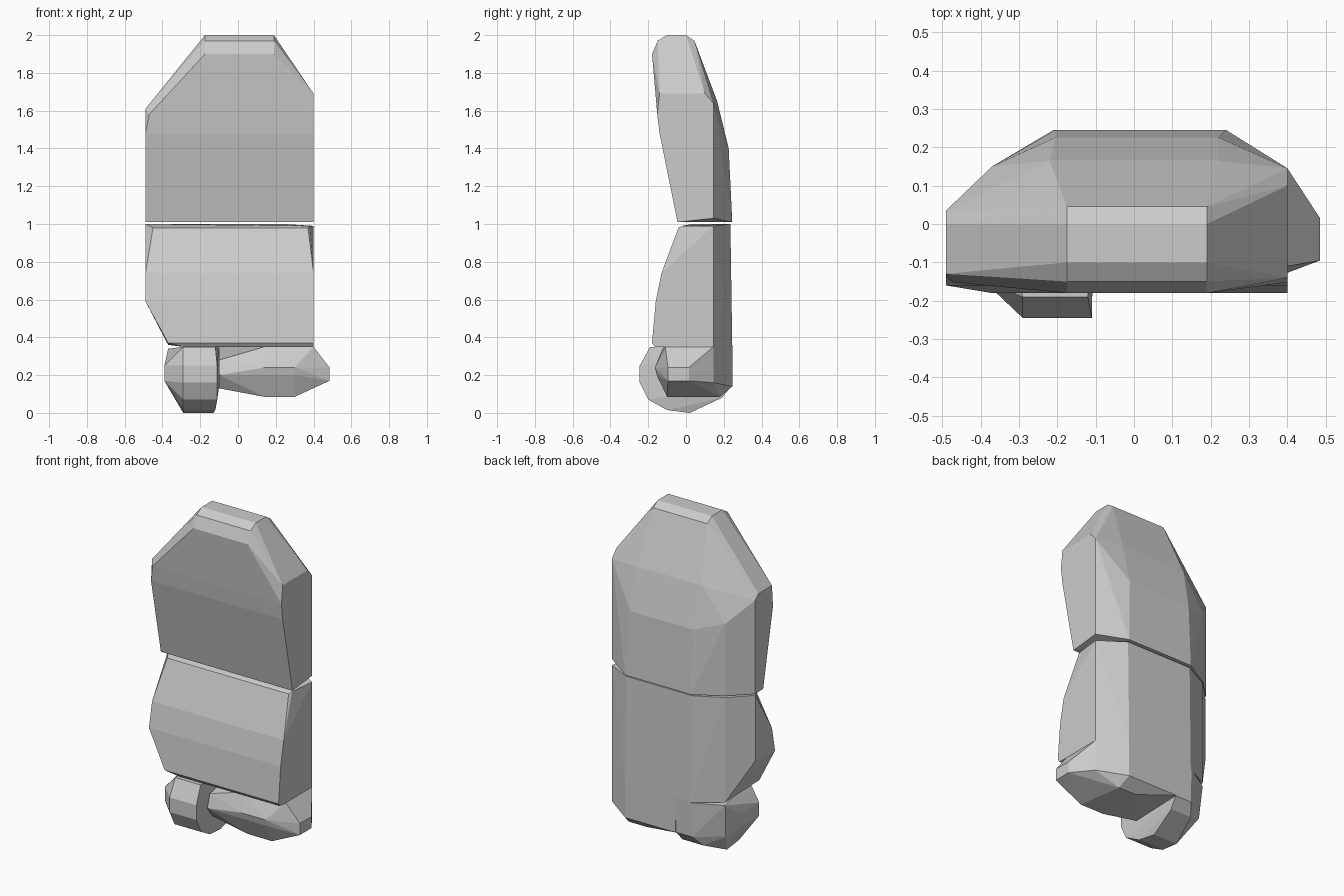
import bpy, bmesh


def hull(name, points, rails=()):
    """Faceted solid: loose corner points plus x-spanning edges (x0, x1, y, z)."""
    pts = list(points)
    for x0, x1, y, z in rails:
        pts += [(x0, y, z), (x1, y, z)]
    bm = bmesh.new()
    for p in pts:
        bm.verts.new(p)
    res = bmesh.ops.convex_hull(bm, input=bm.verts)
    loose = {g for g in res["geom_interior"] + res["geom_unused"]
             if isinstance(g, bmesh.types.BMVert)}
    bmesh.ops.delete(bm, geom=list(loose), context='VERTS')
    bmesh.ops.dissolve_limit(bm, angle_limit=0.02, verts=bm.verts, edges=bm.edges)
    bmesh.ops.recalc_face_normals(bm, faces=bm.faces)
    me = bpy.data.meshes.new(name)
    bm.to_mesh(me)
    bm.free()
    ob = bpy.data.objects.new(name, me)
    bpy.context.collection.objects.link(ob)
    return ob


# Upper block: tapered crown leaning forward, rounded back
hull("upper_block",
     [(-0.37, 0.15, 1.01), (-0.37, 0.15, 1.45), (0.40, 0.145, 1.03),
      (0.40, 0.145, 1.64), (0.40, 0.10, 1.69), (0.40, -0.14, 1.69),
      (-0.49, 0.035, 1.01), (-0.49, 0.035, 1.58),
      (-0.49, 0.0, 1.61), (-0.49, -0.13, 1.61)],
     [(-0.49, 0.40, -0.045, 1.01), (-0.49, 0.40, -0.14, 1.48),
      (-0.47, 0.40, -0.152, 1.58),
      (-0.205, 0.24, 0.245, 1.01), (-0.205, 0.22, 0.226, 1.40),
      (-0.22, 0.22, 0.165, 1.65),
      (-0.175, 0.19, -0.18, 1.90), (-0.175, 0.19, -0.15, 1.97),
      (-0.175, 0.19, -0.10, 2.0), (-0.175, 0.19, 0.0, 2.0),
      (-0.175, 0.19, 0.045, 1.97)])

# Lower block: bulging front, flat faceted back
hull("lower_block",
     [(-0.37, 0.15, 1.0), (-0.37, 0.15, 0.36), (0.40, 0.145, 0.99),
      (0.40, 0.145, 0.35), (-0.49, 0.03, 1.0), (-0.49, 0.03, 0.60),
      (0.38, -0.02, 0.99)],
     [(-0.45, 0.37, -0.04, 0.98), (-0.49, 0.40, -0.13, 0.74),
      (-0.49, 0.40, -0.16, 0.59), (-0.37, 0.40, -0.18, 0.37),
      (-0.29, 0.40, -0.165, 0.35),
      (-0.205, 0.24, 0.235, 1.0), (-0.205, 0.24, 0.245, 0.35)])

# Left foot: rounded hook shape with a chamfered outer side
hull("left_foot",
     [(-0.39, -0.15, 0.25), (-0.39, -0.15, 0.17),
      (-0.39, 0.03, 0.25), (-0.39, 0.03, 0.17),
      (-0.37, 0.15, 0.34), (-0.36, 0.13, 0.14)],
     [(-0.29, -0.12, -0.19, 0.35), (-0.29, -0.11, -0.245, 0.25),
      (-0.29, -0.11, -0.245, 0.16), (-0.29, -0.11, -0.20, 0.07),
      (-0.29, -0.12, -0.10, 0.015), (-0.29, -0.13, 0.02, 0.0),
      (-0.25, -0.11, 0.19, 0.08), (-0.21, -0.10, 0.24, 0.14),
      (-0.21, -0.10, 0.245, 0.35)])

# Right foot: wide wedge with a narrow outer tip
hull("right_foot",
     [(0.40, 0.145, 0.35), (0.40, 0.145, 0.16), (0.40, 0.03, 0.35),
      (0.40, -0.11, 0.35), (0.14, -0.12, 0.35),
      (0.485, -0.095, 0.24), (0.485, 0.015, 0.24),
      (0.485, -0.095, 0.17), (0.485, 0.015, 0.17)],
     [(-0.10, 0.30, -0.155, 0.20), (0.14, 0.30, -0.165, 0.24),
      (-0.10, -0.09, -0.13, 0.28), (-0.10, -0.09, -0.10, 0.13),
      (0.14, 0.30, -0.10, 0.085), (0.14, 0.26, 0.18, 0.085),
      (-0.10, 0.24, 0.245, 0.14), (-0.10, 0.24, 0.245, 0.35)])
